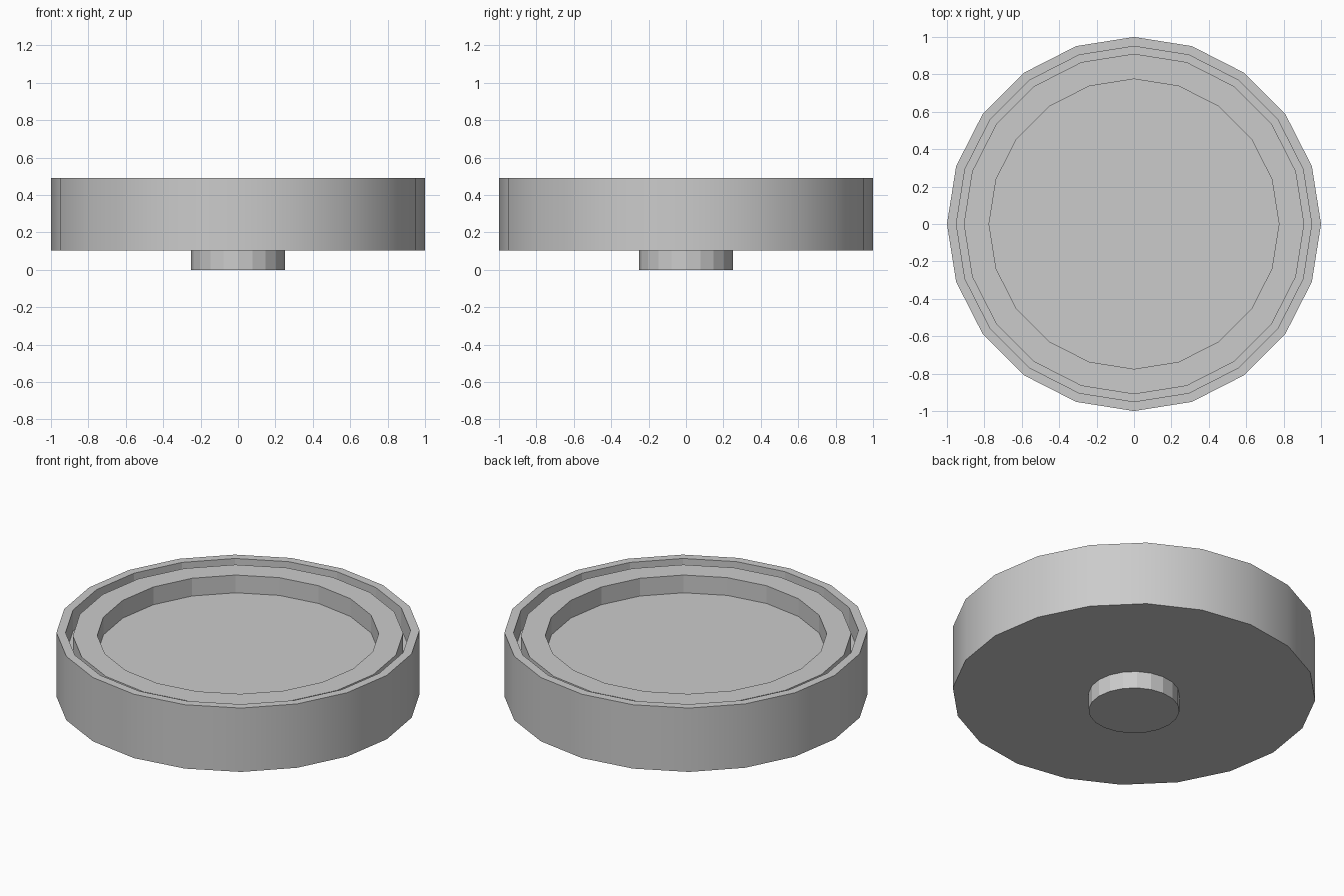
import bpy, bmesh
from math import cos, sin, tau

if "Cube" in bpy.data.objects:
    bpy.data.objects.remove(bpy.data.objects["Cube"])

SIDES = 20


def lathe(name, profile, closed=False, smooth_segments=()):
    """Revolve (radius, z) points; an open profile gets flat caps at both ends."""
    bm = bmesh.new()
    rings = [[bm.verts.new((r * cos(tau * i / SIDES), r * sin(tau * i / SIDES), z))
              for i in range(SIDES)] for r, z in profile]
    count = len(rings) if closed else len(rings) - 1
    for k in range(count):
        a, b = rings[k], rings[(k + 1) % len(rings)]
        for i in range(SIDES):
            j = (i + 1) % SIDES
            face = bm.faces.new((a[i], a[j], b[j], b[i]))
            face.smooth = k in smooth_segments
    if not closed:
        bm.faces.new(rings[0][::-1])
        bm.faces.new(rings[-1])
    bmesh.ops.recalc_face_normals(bm, faces=bm.faces)
    # Keep the rims crisp
    for e in bm.edges:
        if len(e.link_faces) == 2 and e.calc_face_angle() > 0.6:
            e.smooth = False
    mesh = bpy.data.meshes.new(name)
    bm.to_mesh(mesh)
    bm.free()
    obj = bpy.data.objects.new(name, mesh)
    bpy.context.collection.objects.link(obj)
    return obj


# Round dish: smooth outer wall, thin rim, narrow groove,
# raised inner ring and recessed floor
lathe("dish", [
    (1.00, 0.104), (1.00, 0.492),
    (0.95, 0.492), (0.95, 0.365),
    (0.91, 0.365), (0.91, 0.473),
    (0.775, 0.473), (0.775, 0.365),
], smooth_segments=(0,))

# Short central foot under the dish
lathe("foot", [(0.25, 0.0), (0.25, 0.104)])
